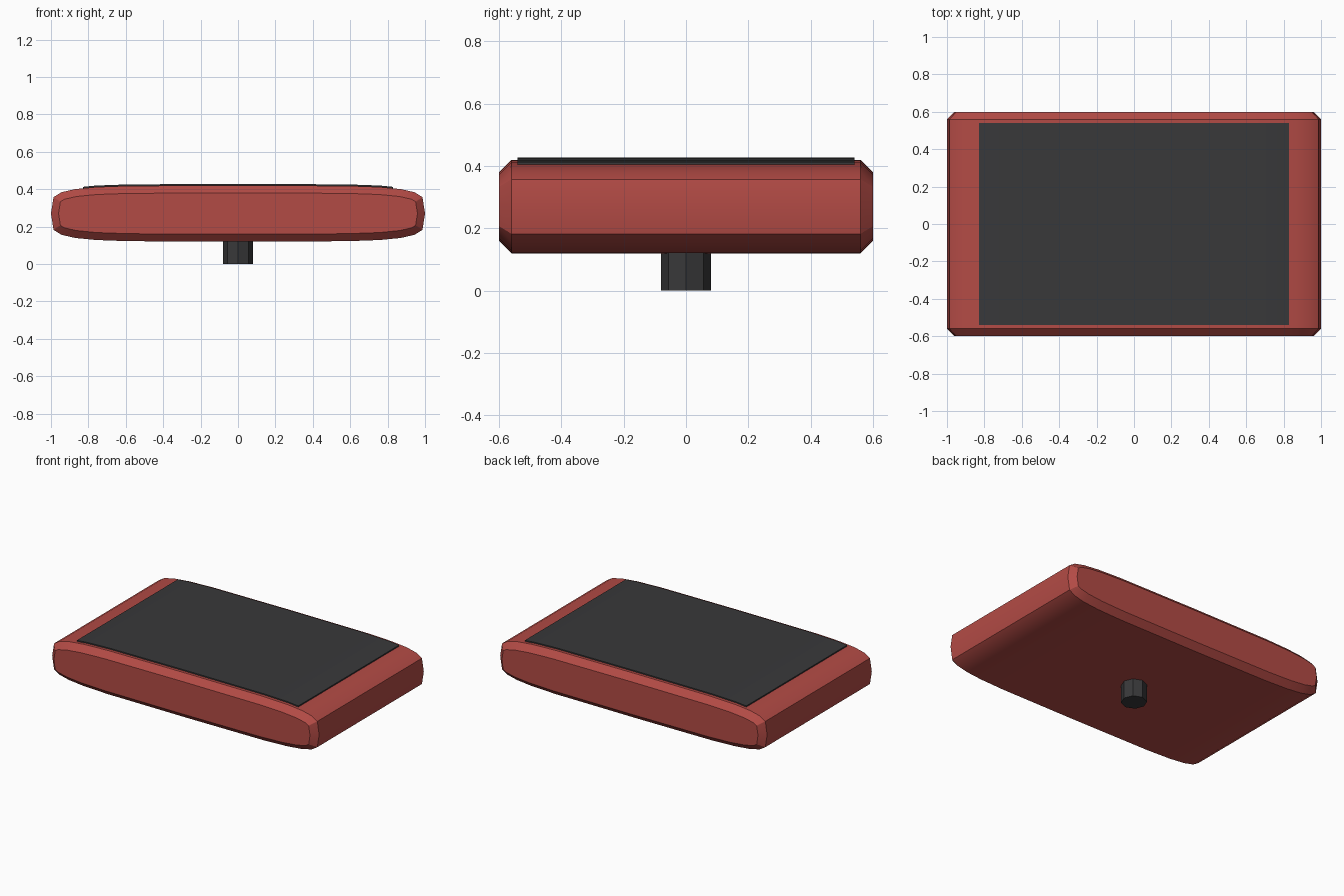
import bpy, bmesh, math

if "Cube" in bpy.data.objects:
    bpy.data.objects.remove(bpy.data.objects["Cube"])

HALF_W, HALF_H, HALF_D, MID_Z = 1.0, 0.15, 0.6, 0.27
POWER = 5


def material(name, rgb):
    m = bpy.data.materials.new(name)
    m.diffuse_color = (*rgb, 1)
    m.use_nodes = True
    m.node_tree.nodes["Principled BSDF"].inputs["Base Color"].default_value = m.diffuse_color
    return m


def make_object(name, bm, mat):
    bmesh.ops.recalc_face_normals(bm, faces=bm.faces)
    mesh = bpy.data.meshes.new(name)
    bm.to_mesh(mesh)
    bm.free()
    mesh.materials.append(mat)
    ob = bpy.data.objects.new(name, mesh)
    bpy.context.collection.objects.link(ob)
    bpy.ops.object.select_all(action='DESELECT')
    ob.select_set(True)
    bpy.context.view_layer.objects.active = ob
    bpy.ops.object.shade_smooth_by_angle(angle=math.radians(30))
    return ob


def prism(profile, half_depth):
    """Extrude an x/z outline along y, centred on y = 0."""
    bm = bmesh.new()
    face = bm.faces.new([bm.verts.new((x, -half_depth, z)) for x, z in profile])
    ext = bmesh.ops.extrude_face_region(bm, geom=[face], use_keep_orig=True)
    for v in ext['geom']:
        if isinstance(v, bmesh.types.BMVert):
            v.co.y = half_depth
    bmesh.ops.recalc_face_normals(bm, faces=bm.faces)
    return bm


def squircle(i, n=24):
    c, s = math.cos(math.tau * i / n), math.sin(math.tau * i / n)
    e = 2 / POWER
    return (math.copysign(abs(c) ** e, c) * HALF_W,
            MID_Z + math.copysign(abs(s) ** e, s) * HALF_H)


red = material("red", (0.45, 0.07, 0.06))
dark = material("dark", (0.04, 0.04, 0.042))

# Body: rounded cross-section with chamfered front and back rims
outline = [squircle(i) for i in range(24)]
bm = prism(outline, HALF_D)
rims = [e for e in bm.edges if abs(e.verts[0].co.y - e.verts[1].co.y) < 1e-5]
bmesh.ops.bevel(bm, geom=rims, offset=0.04, offset_type='OFFSET', segments=1,
                affect='EDGES', clamp_overlap=False)
make_object("body", bm, red)

# Top pad: thin sheet following the curved top
edge_x = 0.83
(xa, za), (xb, zb) = outline[3], outline[4]
edge_z = za + (zb - za) * (xa - edge_x) / (xa - xb)
curve = [(edge_x, edge_z)] + outline[4:9] + [(-edge_x, edge_z)]
pad = [(x, z + 0.008) for x, z in curve] + [(x, z - 0.004) for x, z in reversed(curve)]
make_object("top_pad", prism(pad, 0.54), dark)

# Stem: eight-sided post underneath
bm = bmesh.new()
bmesh.ops.create_cone(bm, cap_ends=True, segments=8, radius1=0.08, radius2=0.08, depth=0.14)
bmesh.ops.translate(bm, verts=bm.verts, vec=(0, 0, 0.07))
make_object("stem", bm, dark)
